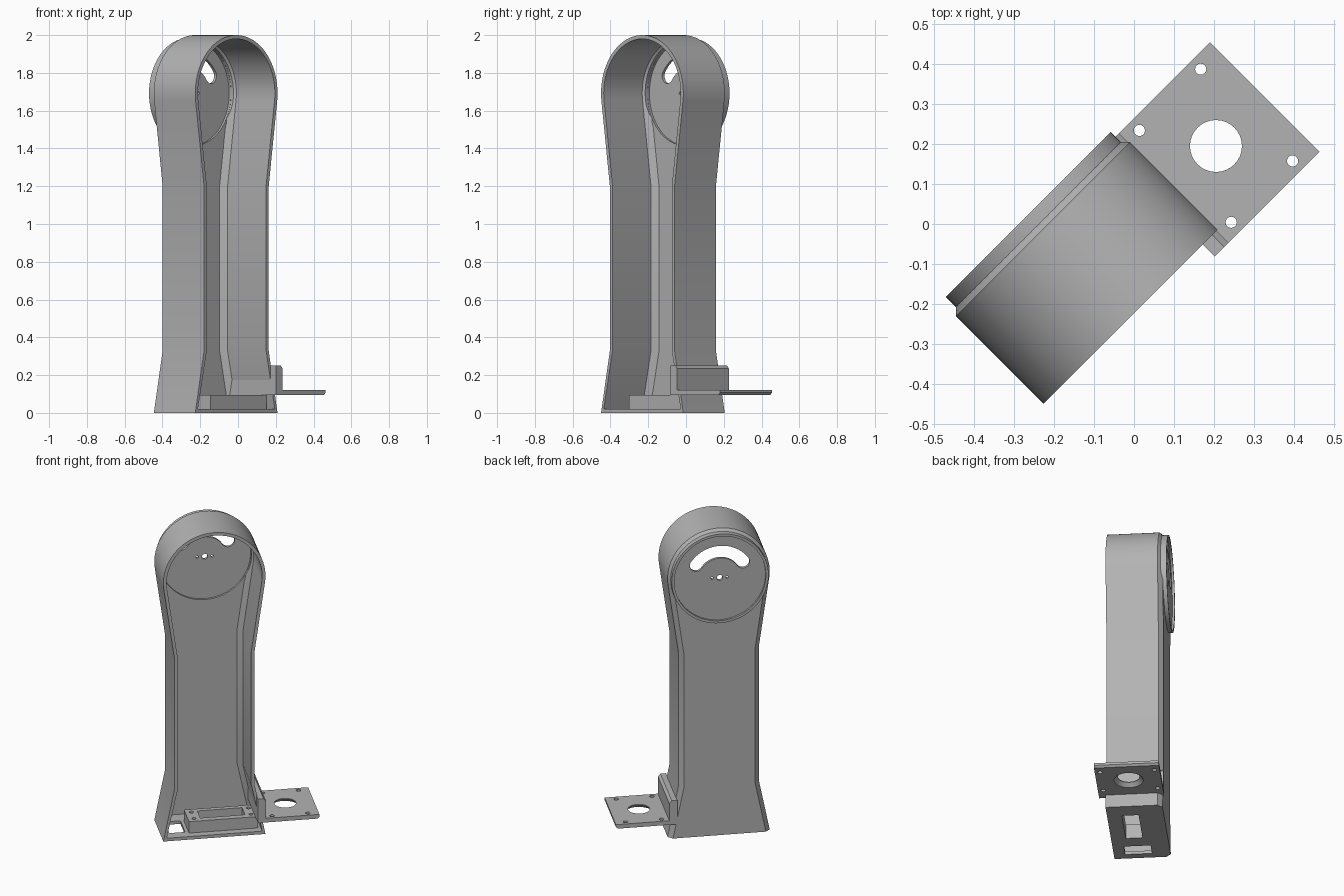
import bpy, bmesh, math
from mathutils import Matrix, Vector

if "Cube" in bpy.data.objects:
    bpy.data.objects.remove(bpy.data.objects["Cube"])

CU, CZ, R = -0.170, 1.692, 0.308      # axis of the round head
FRONT = -0.158
grey = bpy.data.materials.new("grey plastic")
grey.diffuse_color = (0.45, 0.45, 0.45, 1)
grey.use_nodes = True
grey.node_tree.nodes["Principled BSDF"].inputs["Base Color"].default_value = grey.diffuse_color


def finish(name, bm):
    bmesh.ops.recalc_face_normals(bm, faces=bm.faces[:])
    me = bpy.data.meshes.new(name)
    bm.to_mesh(me)
    bm.free()
    me.materials.append(grey)
    ob = bpy.data.objects.new(name, me)
    bpy.context.collection.objects.link(ob)
    return ob


def loft(name, loops, closed=False):
    """Skin matching loops; cap both ends unless closed into a ring."""
    bm = bmesh.new()
    vs = [[bm.verts.new(p) for p in lp] for lp in loops]
    n = len(vs[0])
    pairs = list(zip(vs, vs[1:])) + ([(vs[-1], vs[0])] if closed else [])
    for a, b in pairs:
        for i in range(n):
            j = (i + 1) % n
            bm.faces.new((a[i], a[j], b[j], b[i]))
    if not closed:
        bm.faces.new(vs[0])
        bm.faces.new(vs[-1])
    return finish(name, bm)


def box(name, u, v, z):
    def ring(h):
        return [(u[0], v[0], h), (u[1], v[0], h), (u[1], v[1], h), (u[0], v[1], h)]
    return loft(name, [ring(z[0]), ring(z[1])])


def circle(r, v, cu=CU, cz=CZ, n=64):
    return [(cu + r * math.cos(2 * math.pi * i / n), v,
             cz + r * math.sin(2 * math.pi * i / n)) for i in range(n)]


def flat_circle(r, u, v, z, n=32):
    return [(u + r * math.cos(2 * math.pi * i / n),
             v + r * math.sin(2 * math.pi * i / n), z) for i in range(n)]


def cut(ob, *cutters):
    for c in cutters:
        m = ob.modifiers.new("cut", 'BOOLEAN')
        m.operation, m.object, m.solver = 'DIFFERENCE', c, 'EXACT'
        bpy.context.view_layer.objects.active = ob
        bpy.ops.object.modifier_apply(modifier=m.name)
        bpy.data.objects.remove(c)


def outline(inset, v, floor):
    """Column silhouette: flared foot, straight waist, round head."""
    right = [(0.308, floor), (0.242, 0.33), (0.242, 1.2)]
    pts = [(CU + h - inset, v, z) for h, z in right]
    for i in range(49):
        a = math.radians(-8 + 196 * i / 48)
        pts.append((CU + (R - inset) * math.cos(a), v, CZ + (R - inset) * math.sin(a)))
    return pts + [(CU - h + inset, v, z) for h, z in reversed(right)]


# hollow column, open at the front, chamfered along the back edge
column = loft("column_shell", [
    outline(0.05, 0.160, 0.02), outline(0.02, 0.130, 0.02), outline(0.02, FRONT, 0.02),
    outline(0, FRONT, 0), outline(0, 0.152, 0), outline(0.028, 0.180, 0)])
cut(column,
    loft("c", [circle(0.277, 0.10), circle(0.277, 0.30)]),
    box("c", (-0.43, -0.335), (-0.09, 0.07), (-0.1, 0.05)),
    box("c", (-0.24, 0.03), (-0.07, 0.03), (-0.1, 0.05)))

# raised rim round the back of the head
rim = loft("head_rim", [circle(0.276, 0.158), circle(0.276, 0.204),
                        circle(0.292, 0.204), circle(0.292, 0.158)], closed=True)

# recessed disc with an arc slot, shaft hole and two screw holes
disc = loft("head_disc", [circle(0.28, 0.172), circle(0.28, 0.190)])


def slot(v, rm=0.168, w=0.04, a0=33, a1=147):
    pts = []

    def arc(cu, cz, r, s, e, n):
        for i in range(n + 1):
            a = math.radians(s + (e - s) * i / n)
            pts.append((cu + r * math.cos(a), v, cz + r * math.sin(a)))
    arc(CU, CZ, rm + w, a0, a1, 24)
    for a, s, r0, r1, going in ((a1, a1, 0, 180, 0), (a0, a0 + 180, 0, 180, 1)):
        if going:
            arc(CU, CZ, rm - w, a1 - 2, a0 + 2, 24)
        c = math.radians(a)
        arc(CU + rm * math.cos(c), CZ + rm * math.sin(c), w, s + 8, s + 172, 10)
    return pts


cut(disc, loft("c", [slot(0.1), slot(0.3)]),
    *[loft("c", [circle(r, 0.1, CU + d, CZ, 20), circle(r, 0.3, CU + d, CZ, 20)])
      for r, d in ((0.018, 0), (0.008, -0.045), (0.008, 0.045))])

# open mounting box on the floor with four screw holes
mount = box("floor_mount", (-0.315, 0.102), (-0.11, 0.06), (0.015, 0.095))
cut(mount, box("c", (-0.24, 0.03), (-0.07, 0.03), (-0.1, 0.2)),
    *[loft("c", [flat_circle(0.013, u, v, 0.05, 16), flat_circle(0.013, u, v, 0.2, 16)])
      for u in (-0.278, 0.066) for v in (-0.07, 0.02)])

# bracket upright with a chamfered top edge, and its perforated shelf
prof = [(0.085, 0.095), (0.134, 0.095), (0.134, 0.235), (0.119, 0.252), (0.085, 0.252)]
upright = loft("bracket_upright", [[(u, v, z) for u, z in prof] for v in (-0.2, 0.187)])
prof = [(0.12, 0.095), (0.444, 0.095), (0.456, 0.107), (0.456, 0.122), (0.12, 0.122)]
shelf = loft("bracket_shelf", [[(u, v, z) for u, z in prof] for v in (-0.2, 0.187)])
cut(shelf, loft("c", [flat_circle(0.092, 0.283, -0.007, 0.09), flat_circle(0.065, 0.283, -0.007, 0.118),
                      flat_circle(0.065, 0.283, -0.007, 0.2)]),
    *[loft("c", [flat_circle(0.014, u, v, 0.05, 16), flat_circle(0.014, u, v, 0.2, 16)])
      for u in (0.175, 0.392) for v in (-0.169, 0.156)])

# turn the whole assembly diagonally and smooth the rounded surfaces
for ob in list(bpy.context.scene.objects):
    ob.data.transform(Matrix.Rotation(math.radians(45), 4, 'Z'))
    bpy.ops.object.select_all(action='DESELECT')
    ob.select_set(True)
    bpy.context.view_layer.objects.active = ob
    bpy.ops.object.shade_smooth_by_angle(angle=math.radians(25))
